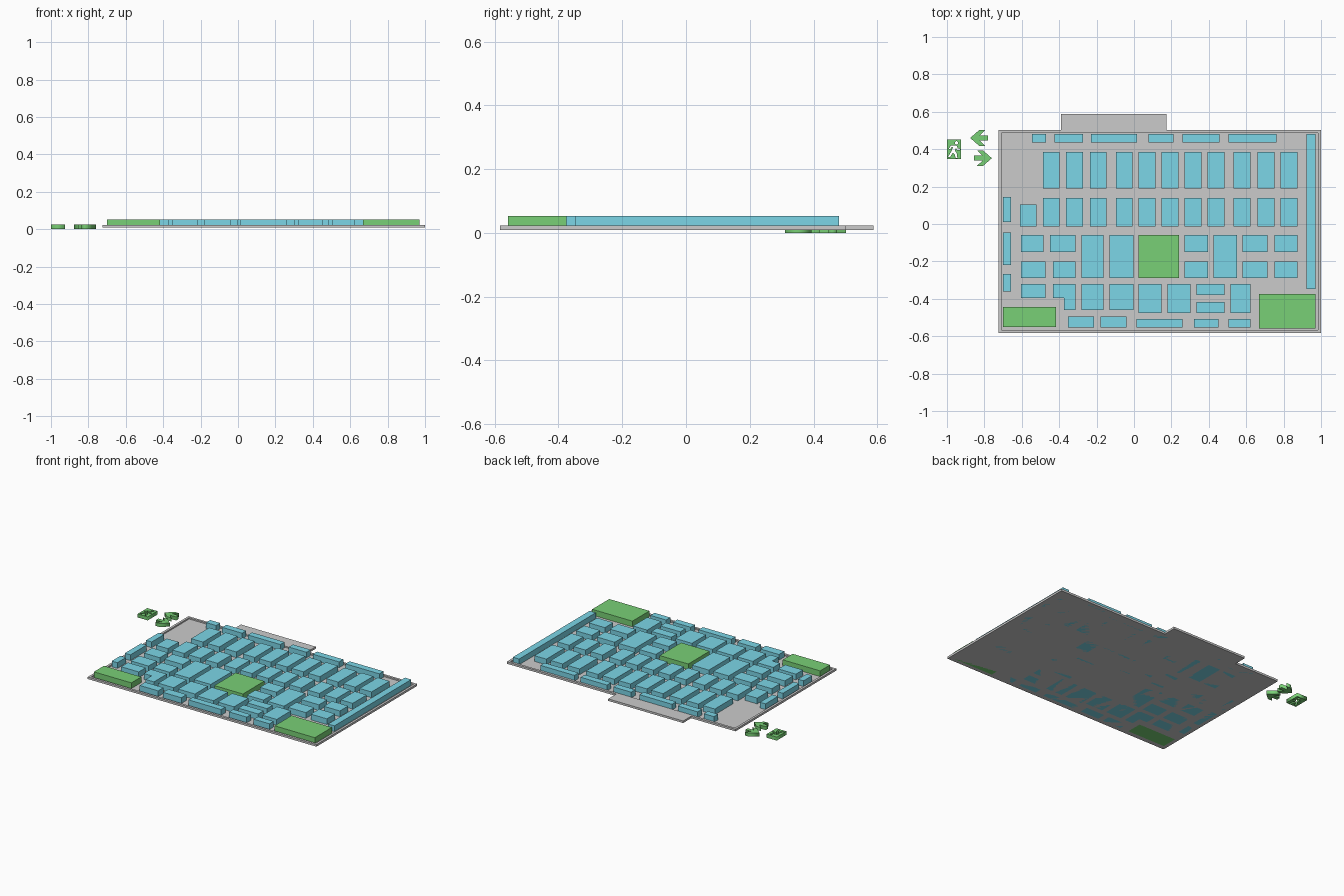
import bpy, bmesh, math

if "Cube" in bpy.data.objects:
    bpy.data.objects.remove(bpy.data.objects["Cube"])

BASE, FLOOR, RIM, TOP = 0.009, 0.014, 0.023, 0.053


def material(name, rgb):
    m = bpy.data.materials.new(name)
    m.diffuse_color = (*rgb, 1)
    m.use_nodes = True
    m.node_tree.nodes["Principled BSDF"].inputs["Base Color"].default_value = m.diffuse_color
    return m


BLUE = material("booth_blue", (0.2, 0.67, 0.8))
GREEN = material("area_green", (0.19, 0.63, 0.18))
GREY = material("floor_grey", (0.55, 0.55, 0.55))


def add_box(bm, x0, x1, y0, y1, z0, z1):
    vs = bmesh.ops.create_cube(bm, size=1)["verts"]
    for v in vs:
        v.co = ((x0 + x1) / 2 + v.co.x * (x1 - x0),
                (y0 + y1) / 2 + v.co.y * (y1 - y0),
                (z0 + z1) / 2 + v.co.z * (z1 - z0))


def finish(bm, name, mat):
    me = bpy.data.meshes.new(name)
    bm.to_mesh(me)
    bm.free()
    ob = bpy.data.objects.new(name, me)
    bpy.context.collection.objects.link(ob)
    if mat:
        me.materials.append(mat)
    return ob


def box(name, x0, x1, y0, y1, z0, z1, mat=None):
    bm = bmesh.new()
    add_box(bm, x0, x1, y0, y1, z0, z1)
    return finish(bm, name, mat)


def booths(name, blocks):
    """Each block: x0, x1, y0, y1, columns, rows of adjoining booths."""
    bm = bmesh.new()
    for x0, x1, y0, y1, nc, nr in blocks:
        w, d = (x1 - x0) / nc, (y1 - y0) / nr
        for i in range(nc):
            for j in range(nr):
                add_box(bm, x0 + i * w, x0 + (i + 1) * w,
                        y0 + j * d, y0 + (j + 1) * d, BASE, TOP)
    return finish(bm, name, BLUE)


def row(name, y0, y1, spans):
    return booths(name, [(a, b, y0, y1, n, 1) for a, b, n in spans])


# hall floor with a low perimeter wall, and the entrance lobby
X0, X1, Y0, Y1, T = -0.725, 1.0, -0.583, 0.502, 0.016
box("hall_floor", X0 + T, X1 - T, Y0 + T, Y1 - T, BASE, FLOOR, GREY)
bm = bmesh.new()
add_box(bm, X0, X1, Y0, Y0 + T, BASE, RIM)
add_box(bm, X0, X1, Y1 - T, Y1, BASE, RIM)
add_box(bm, X0, X0 + T, Y0 + T, Y1 - T, BASE, RIM)
add_box(bm, X1 - T, X1, Y0 + T, Y1 - T, BASE, RIM)
finish(bm, "hall_wall", None)
box("lobby_floor", -0.39, 0.175, Y1, 0.588, BASE, RIM, GREY)

# green special areas
box("food_area", 0.025, 0.24, -0.29, -0.06, BASE, TOP, GREEN)
box("demo_area", -0.70, -0.418, -0.552, -0.445, BASE, TOP, GREEN)
box("stage_area", 0.667, 0.97, -0.558, -0.375, BASE, TOP, GREEN)

# booths along the back, front and side walls
row("back_wall_booths", 0.435, 0.48,
    [(-0.546, -0.47, 1), (-0.424, -0.274, 1), (-0.23, 0.015, 2),
     (0.078, 0.212, 2), (0.26, 0.458, 3), (0.506, 0.762, 4)])
row("front_wall_booths", -0.553, -0.508,
    [(0.014, 0.26, 4), (0.32, 0.453, 1), (0.506, 0.624, 1)])
row("front_wall_deep_booths", -0.553, -0.495, [(-0.354, -0.215, 2), (-0.178, -0.04, 1)])
booths("left_wall_booths", [(-0.70, -0.658, 0.01, 0.144, 1, 1),
                            (-0.70, -0.658, -0.22, -0.045, 1, 2),
                            (-0.70, -0.658, -0.36, -0.267, 1, 1)])
booths("right_wall_booths", [(0.923, 0.97, -0.347, 0.12, 1, 2),
                             (0.923, 0.97, 0.12, 0.29, 1, 4),
                             (0.923, 0.97, 0.29, 0.48, 1, 3)])

# two regular back rows sharing the same columns
columns = [-0.487, -0.364, -0.236, -0.097, 0.025, 0.148, 0.271, 0.394, 0.533, 0.661, 0.784]
W = 0.09
upper, lower = [], [(-0.61, -0.52, 0.045, 0.105, 1, 1), (-0.61, -0.52, -0.013, 0.045, 1, 1)]
for i, x in enumerate(columns):
    if i == 0:
        upper.append((x, x + W, 0.19, 0.385, 1, 2))
    elif i < 3 or i == 9:
        upper.append((x, x + W, 0.19, 0.385, 1 if i == 1 else 2, 1))
    else:
        upper += [(x, x + W, 0.28, 0.385, 2, 1), (x, x + W, 0.19, 0.28, 1, 1)]
    if i == 8:
        lower.append((x, x + W, -0.013, 0.138, 1, 1))
    else:
        lower += [(x, x + W, 0.048, 0.138, 1, 1), (x, x + W, -0.013, 0.048, 1, 1)]
booths("upper_row_booths", upper)
booths("second_row_booths", lower)

# middle rows around the food area
row("middle_back_booths", -0.15, -0.06,
    [(-0.605, -0.485, 2), (-0.45, -0.312, 2), (0.27, 0.395, 2),
     (0.58, 0.715, 1), (0.752, 0.873, 2)])
row("middle_front_booths", -0.29, -0.2,
    [(-0.605, -0.472, 1), (-0.434, -0.312, 2), (0.27, 0.395, 2),
     (0.58, 0.715, 1), (0.752, 0.873, 2)])
booths("middle_tall_booths", [(-0.28, -0.163, -0.29, -0.06, 2, 4),
                              (-0.13, -0.003, -0.29, -0.06, 1, 1),
                              (0.426, 0.55, -0.29, -0.06, 2, 4)])

# irregular front row
booths("lower_row_booths", [
    (-0.605, -0.472, -0.395, -0.32, 2, 1), (-0.434, -0.375, -0.395, -0.32, 1, 1),
    (-0.375, -0.312, -0.46, -0.32, 1, 2), (-0.28, -0.163, -0.46, -0.32, 2, 2),
    (-0.13, -0.003, -0.46, -0.32, 2, 1), (0.025, 0.148, -0.475, -0.32, 2, 2),
    (0.18, 0.303, -0.475, -0.32, 2, 2), (0.335, 0.485, -0.38, -0.32, 1, 1),
    (0.335, 0.485, -0.475, -0.417, 1, 1), (0.517, 0.624, -0.475, -0.32, 1, 1)])


def plate(name, loops, height):
    """Flat sign extruded from outline loops; inner loops become holes."""
    cu = bpy.data.curves.new(name, "CURVE")
    cu.dimensions, cu.fill_mode, cu.extrude = "2D", "BOTH", height / 2
    for pts in loops:
        sp = cu.splines.new("POLY")
        sp.points.add(len(pts) - 1)
        for p, (x, y) in zip(sp.points, pts):
            p.co = (x, y, 0, 1)
        sp.use_cyclic_u = True
    cu.materials.append(GREEN)
    ob = bpy.data.objects.new(name, cu)
    ob.location.z = height / 2
    bpy.context.collection.objects.link(ob)
    return ob


# direction arrows beside the hall, one per direction
half = [(0.048, 0.042), (0.08, 0.042), (0.05, 0.013), (0.096, 0.013)]
arrow = [(0, 0)] + half + [(x, -y) for x, y in reversed(half)]
plate("arrow_left", [[(-0.876 + x, 0.46 + y) for x, y in arrow]], 0.024)
plate("arrow_right", [[(-0.76 - x, 0.352 + y) for x, y in arrow]], 0.024)

# exit sign with a cut-out running figure
ex, ey = -1.0, 0.347
outer = [(0, 0), (0.076, 0), (0.076, 0.104), (0, 0.104)]
figure = [(0.006, 0.012), (0.016, 0.01), (0.031, 0.034), (0.041, 0.026), (0.046, 0.006),
          (0.056, 0.006), (0.052, 0.032), (0.042, 0.046), (0.048, 0.058), (0.056, 0.048),
          (0.069, 0.05), (0.068, 0.057), (0.058, 0.057), (0.05, 0.074), (0.022, 0.073),
          (0.01, 0.056), (0.016, 0.052), (0.025, 0.064), (0.032, 0.064), (0.024, 0.042)]
head = [(0.051 + 0.009 * math.cos(a * math.pi / 6), 0.087 + 0.009 * math.sin(a * math.pi / 6))
        for a in range(12)]
plate("exit_sign", [[(ex + x, ey + y) for x, y in loop] for loop in (outer, figure, head)], 0.024)
